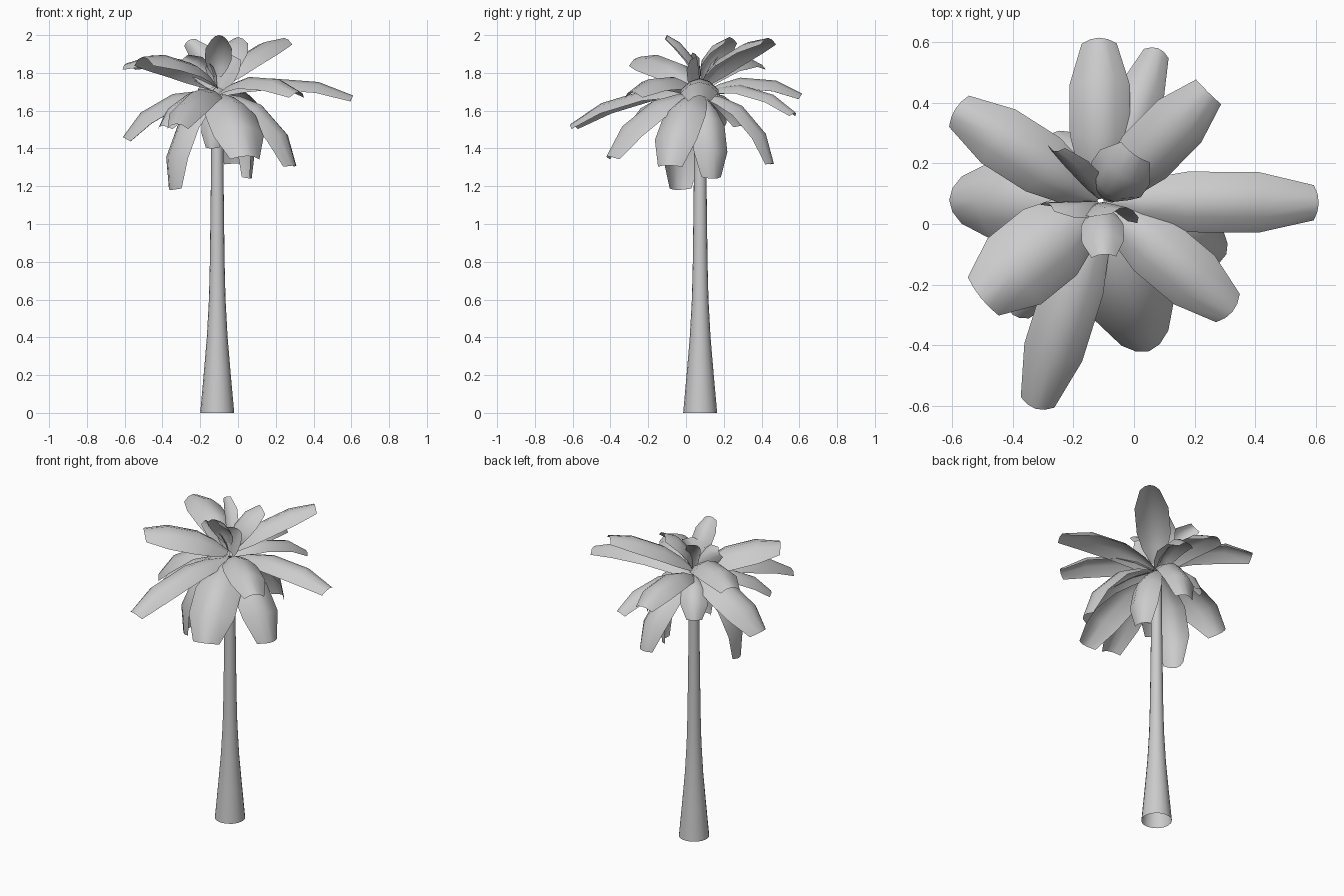
import bpy, bmesh
from math import cos, sin, pi, radians
from mathutils import Vector, Matrix

cube = bpy.data.objects.get("Cube")
if cube:
    bpy.data.objects.remove(cube, do_unlink=True)

grey = bpy.data.materials.new("plain grey")
grey.use_nodes = True
COLOUR = (0.6, 0.6, 0.6, 1)
grey.diffuse_color = COLOUR
grey.node_tree.nodes["Principled BSDF"].inputs["Base Color"].default_value = COLOUR

CROWN = Vector((-0.11, 0.075, 1.66))


def grid_object(name, rows, closed=False):
    """Skin a list of point rows into a smooth sheet."""
    bm = bmesh.new()
    verts = [[bm.verts.new(p) for p in row] for row in rows]
    count = len(rows[0])
    for low, high in zip(verts, verts[1:]):
        for i in range(count if closed else count - 1):
            j = (i + 1) % count
            bm.faces.new((low[i], low[j], high[j], high[i]))
    for face in bm.faces:
        face.smooth = True
    mesh = bpy.data.meshes.new(name)
    bm.to_mesh(mesh)
    bm.free()
    mesh.materials.append(grey)
    obj = bpy.data.objects.new(name, mesh)
    bpy.context.collection.objects.link(obj)
    return obj


# Trunk: open flared tube
profile = [(0, .09), (.2, .072), (.4, .055), (.6, .044), (.8, .039), (1.2, .034), (1.66, .03)]
SIDES = 16
grid_object("trunk", [
    [(CROWN.x + r * cos(2 * pi * i / SIDES), CROWN.y + r * sin(2 * pi * i / SIDES), z)
     for i in range(SIDES)] for z, r in profile], closed=True)

# Frond outline: distance along the spine, share of full width
OUTLINE = [(0, .3), (.17, .75), (.38, 1), (.74, 1), (1, .58)]


def frond(name, tip, width, bow, lift=0.03, twist=0):
    """Arched leaf blade from the crown to its tip."""
    tip = Vector(tip)
    away = Vector((tip.x - CROWN.x, tip.y - CROWN.y, 0)).normalized()
    root = CROWN + away * 0.01 + Vector((0, 0, lift))
    chord = tip - root
    along = chord.normalized()
    side = Vector((0, 0, 1)).cross(away)
    up = along.cross(side)
    spin = Matrix.Rotation(radians(twist), 3, along)
    blade_side = spin @ side
    rows = []
    for t, share in OUTLINE:
        half = width / 2 * share
        spine = root + chord * t + up * (bow * 4 * t * (1 - t))
        slope = chord + up * (bow * 4 * (1 - 2 * t))
        normal = slope.normalized().cross(blade_side)
        rows.append([spine + blade_side * (half * u) - normal * (half * .6 * u * u)
                     for u in (-1, -.5, 0, .5, 1)])
    grid_object(name, rows)


# Upright young fronds at the centre
frond("young_frond_front", (-.10, -.10, 2.0), .14, .04, .12)
frond("young_frond_back", (0, .23, 1.99), .20, .06, .09)
frond("young_frond_right", (-.285, .07, 1.88), .12, .03, .06, 70)
frond("young_frond_back_right", (-.265, .24, 1.97), .12, .03, .06, -60)
frond("young_frond_left", (-.025, .055, 1.89), .17, .02, .06, -85)

# Raised fronds
frond("raised_frond_back_left", (.245, .435, 1.985), .20, .06, .08)
frond("raised_frond_back_right", (-.59, .38, 1.85), .21, .10, .07)
frond("raised_frond_front_right", (-.505, -.245, 1.885), .28, .07, .07)

# Level spreading fronds
frond("spread_frond_left", (.61, .07, 1.68), .20, .09)
frond("spread_frond_front_left", (.325, -.29, 1.70), .21, .09)
frond("spread_frond_front", (-.325, -.61, 1.53), .20, .09)
frond("spread_frond_back", (-.115, .615, 1.69), .20, .09)
frond("spread_frond_back_left", (.08, .58, 1.59), .15, .09)
frond("spread_frond_low_right", (-.40, -.30, 1.52), .17, .08)

# Drooping fronds
frond("drooping_frond_right", (-.61, .08, 1.46), .27, .10)
frond("drooping_frond_front", (.05, -.42, 1.36), .28, .11)
frond("drooping_frond_left", (.305, -.10, 1.31), .24, .12)
frond("drooping_frond_back", (-.01, .465, 1.32), .19, .11)
frond("hanging_frond_left", (.07, .145, 1.24), .19, .09)
frond("hanging_frond_right", (-.36, -.045, 1.18), .22, .12)
frond("small_frond_front", (-.14, -.04, 1.40), .13, .05)
frond("small_frond_back", (-.27, .30, 1.52), .16, .07)
